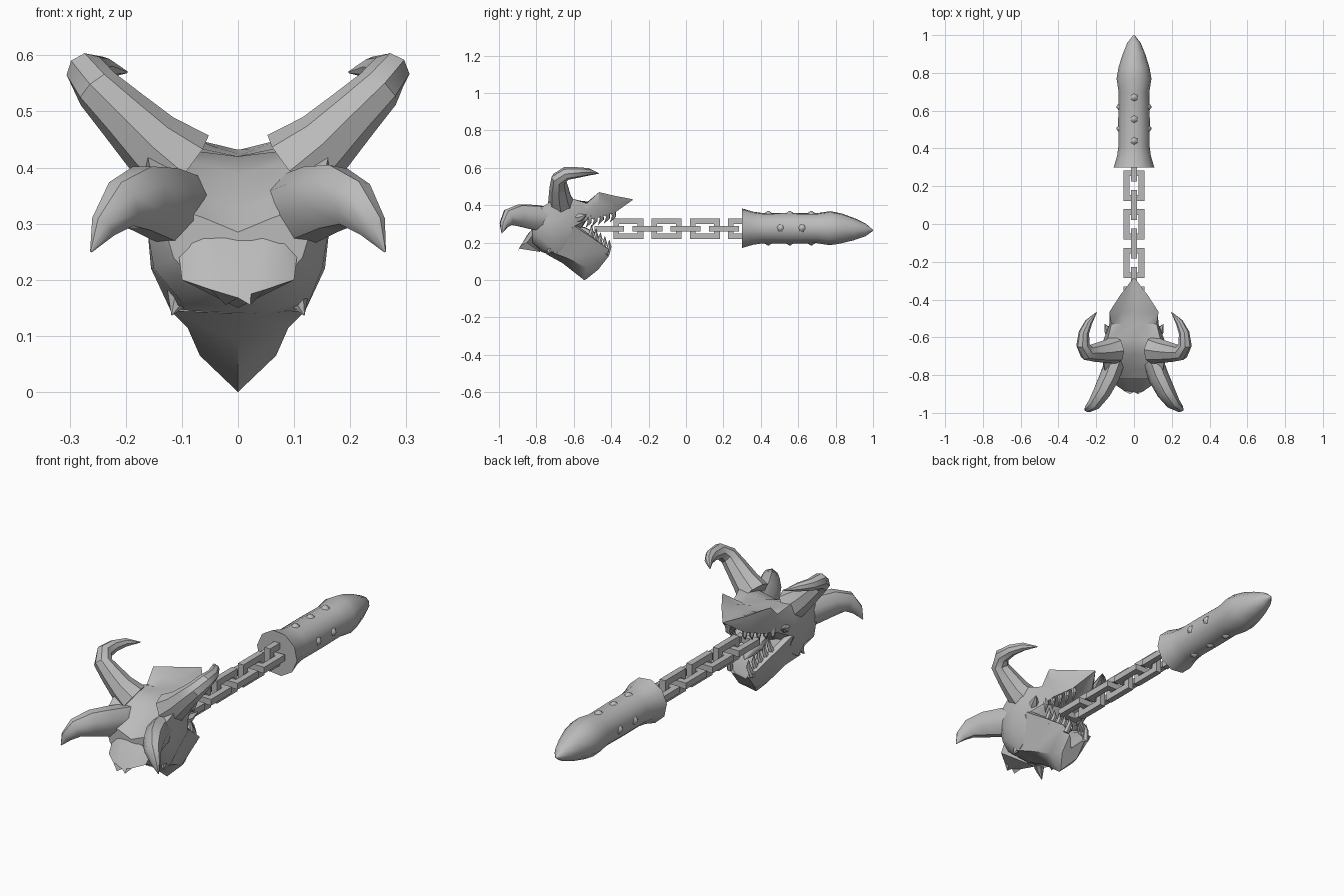
import bpy, bmesh, math
from mathutils import Vector

cube = bpy.data.objects.get("Cube")
if cube:
    bpy.data.objects.remove(cube, do_unlink=True)

grey = bpy.data.materials.new("plain grey")
grey.use_nodes = True
colour = (0.5, 0.5, 0.5, 1)
grey.diffuse_color = colour
grey.node_tree.nodes["Principled BSDF"].inputs["Base Color"].default_value = colour


def finish(bm, name, angle=40):
    bmesh.ops.remove_doubles(bm, verts=bm.verts, dist=0.0005)
    bmesh.ops.recalc_face_normals(bm, faces=bm.faces)
    mesh = bpy.data.meshes.new(name)
    bm.to_mesh(mesh)
    bm.free()
    mesh.materials.append(grey)
    ob = bpy.data.objects.new(name, mesh)
    bpy.context.collection.objects.link(ob)
    bpy.ops.object.select_all(action='DESELECT')
    ob.select_set(True)
    bpy.context.view_layer.objects.active = ob
    if angle:
        bpy.ops.object.shade_smooth_by_angle(angle=math.radians(angle))
    return ob


def skin(bm, rings, closed=False):
    """Bridge rings of points; cap the ends unless the rings form a loop."""
    rows = [[bm.verts.new(p) for p in ring] for ring in rings]
    n = len(rows[0])
    pairs = list(zip(rows, rows[1:])) + ([(rows[-1], rows[0])] if closed else [])
    for a, b in pairs:
        for i in range(n):
            j = (i + 1) % n
            bm.faces.new((a[i], a[j], b[j], b[i]))
    if not closed:
        bm.faces.new(rows[0])
        bm.faces.new(rows[-1])


def sweep(bm, path, radii, sides=8, flat=1.0):
    """Tapered tube along a path, its frame carried from point to point."""
    path = [Vector(p) for p in path]
    rings, up = [], Vector((0.1, 0.2, 1))
    for i, p in enumerate(path):
        t = (path[min(i + 1, len(path) - 1)] - path[max(i - 1, 0)]).normalized()
        up = (up - t * up.dot(t)).normalized()
        side = t.cross(up)
        ring = []
        for k in range(sides):
            a = math.tau * (k + 0.5) / sides
            ring.append(p + radii[i] * (up * math.cos(a) + side * math.sin(a) * flat))
        rings.append(ring)
    skin(bm, rings)


def mirrored(half):
    """Full ring from a half ring whose first and last points lie on x = 0."""
    return half + [(-x, y, z) for x, y, z in reversed(half[1:-1])]


# Skull and upper jaw: (y, half outline of x, z from crown to throat)
skull = [
    (-.82, [(0, .285), (.06, .31), (.12, .33), (.13, .29), (.115, .24), (.08, .2), (0, .18)]),
    (-.77, [(0, .325), (.08, .35), (.155, .39), (.165, .31), (.15, .22), (.1, .16), (0, .15)]),
    (-.69, [(0, .39), (.09, .41), (.165, .44), (.165, .33), (.155, .22), (.12, .145), (0, .12)]),
    (-.61, [(0, .42), (.08, .43), (.14, .435), (.16, .36), (.155, .28), (.12, .2), (0, .18)]),
    (-.53, [(0, .42), (.06, .415), (.12, .41), (.13, .37), (.11, .32), (.07, .33), (0, .34)]),
    (-.465, [(0, .42), (.07, .435), (.13, .47), (.125, .41), (.1, .335), (.06, .345), (0, .36)]),
    (-.38, [(0, .425), (.035, .435), (.075, .45), (.07, .405), (.055, .36), (.03, .365), (0, .37)]),
    (-.285, [(0, .432), (.001, .432), (.003, .432), (.003, .43), (.002, .428), (.001, .428), (0, .428)]),
]
bm = bmesh.new()
skin(bm, [mirrored([(x, y, z) for x, z in half]) for y, half in skull])
finish(bm, "skull", 35)

# Lower jaw: half rings running keel, side, rim, inner rim, floor
jaw = [
    [(0, -.75, .14), (.12, -.71, .145), (.155, -.6, .29), (.13, -.58, .29), (0, -.61, .25)],
    [(0, -.66, .09), (.09, -.63, .115), (.12, -.5, .225), (.095, -.49, .225), (0, -.54, .16)],
    [(0, -.545, 0), (.068, -.53, .065), (.085, -.415, .165), (.06, -.42, .16), (0, -.47, .09)],
    [(0, -.535, .003), (.045, -.47, .055), (.045, -.415, .125), (.03, -.425, .12), (0, -.46, .09)],
]
bm = bmesh.new()
skin(bm, [mirrored(half) for half in jaw])
finish(bm, "lower_jaw", 35)

# Jagged ruff at the back of the skull
ruff = [
    [(0, -.79, .3), (.05, -.79, .31), (.09, -.79, .31), (.125, -.77, .29), (0, -.75, .25)],
    [(0, -.85, .24), (.04, -.84, .25), (.08, -.83, .25), (.105, -.82, .24), (0, -.77, .18)],
    [(0, -.89, .168), (.022, -.9, .155), (.05, -.885, .183), (.1, -.85, .2), (0, -.78, .15)],
]
bm = bmesh.new()
skin(bm, [mirrored(half) for half in ruff])
finish(bm, "neck_ruff", 35)

# Horns, frills, teeth and cheek spikes on both sides
horn = [(.1, -.665, .4), (.155, -.675, .445), (.205, -.68, .495), (.25, -.68, .54),
        (.27, -.64, .57), (.265, -.575, .575), (.24, -.52, .578), (.198, -.467, .57)]
horn_r = [.075, .06, .05, .042, .036, .028, .02, .002]
frill = [(.09, -.7, .32), (.13, -.81, .335), (.17, -.89, .345),
         (.208, -.95, .335), (.24, -.975, .295), (.262, -.985, .25)]
frill_r = [.07, .07, .062, .046, .027, .002]
for s, word in ((1, "left"), (-1, "right")):
    def side(points):
        return [(s * x, y, z) for x, y, z in points]

    bm = bmesh.new()
    sweep(bm, side(horn), horn_r)
    finish(bm, word + "_horn")
    bm = bmesh.new()
    sweep(bm, side(frill), frill_r, flat=0.8)
    finish(bm, word + "_frill")

    bm = bmesh.new()
    for i in range(5):
        f = i / 4
        # lower teeth follow the jaw rim, upper teeth the lip
        x, y, z = .105 - .045 * f, -.52 + .095 * f, .235 - .08 * f
        sweep(bm, side([(x, y, z - .02), (x - .01, y + .015, z + .025), (x - .01, y + .015, z + .06)]),
              [.015, .012, .001], 6)
        x, y, z = .105 - .06 * f, -.52 + .13 * f, .33 + .03 * f
        sweep(bm, side([(x, y, z + .02), (x, y + .005, z - .02), (x - .01, y - .015, z - .05)]),
              [.015, .011, .001], 6)
    finish(bm, word + "_teeth")

    bm = bmesh.new()
    sweep(bm, side([(.11, -.6, .33), (.14, -.56, .335), (.155, -.53, .35)]), [.035, .02, .001], 6)
    sweep(bm, side([(.1, -.72, .18), (.118, -.74, .137)]), [.03, .001], 6)
    finish(bm, word + "_cheek_spikes")

# Tongue curling round the chain's end
bm = bmesh.new()
sweep(bm, [(0, -.62, .25), (0, -.55, .24), (0, -.49, .22), (0, -.45, .19)],
      [.05, .045, .035, .004], 8)
finish(bm, "tongue")

# Chain: rectangular links, alternately upright and flat
mid, bar, half_len, half_wide = .275, .015, .08, .055
for i in range(8):
    y0 = .305 - .1022 * i
    upright = i % 2 == 0
    rings = []
    for sy, sw in ((1, 1), (1, -1), (-1, -1), (-1, 1)):
        ring = []
        for inset, h in ((0, bar), (0, -bar), (2 * bar, -bar), (2 * bar, bar)):
            y, w = y0 + sy * (half_len - inset), sw * (half_wide - inset)
            ring.append((h, y, mid + w) if upright else (w, y, mid + h))
        rings.append(ring)
    bm = bmesh.new()
    skin(bm, rings, closed=True)
    finish(bm, "chain_link", 0)

# Handle with flared mouth, swollen ring and pointed end
profile = [(.3, .108), (.36, .09), (.41, .083), (.55, .084), (.7, .082), (.77, .093),
           (.83, .082), (.9, .06), (.96, .035), (1, .003)]
bm = bmesh.new()
sweep(bm, [(0, y, .277 - .012 * max(0, y - .8) / .2) for y, r in profile],
      [r for y, r in profile], 10)
finish(bm, "handle", 50)

# Low studs on the handle
bm = bmesh.new()
for k in range(4):
    a = k * math.pi / 2
    out = Vector((math.cos(a), 0, math.sin(a)))
    for y in ((.44, .555, .67) if k % 2 else (.505, .62)):
        base = Vector((0, y, .277))
        sweep(bm, [base + out * .07, base + out * .082, base + out * .092], [.026, .018, .004], 6)
finish(bm, "handle_studs")
